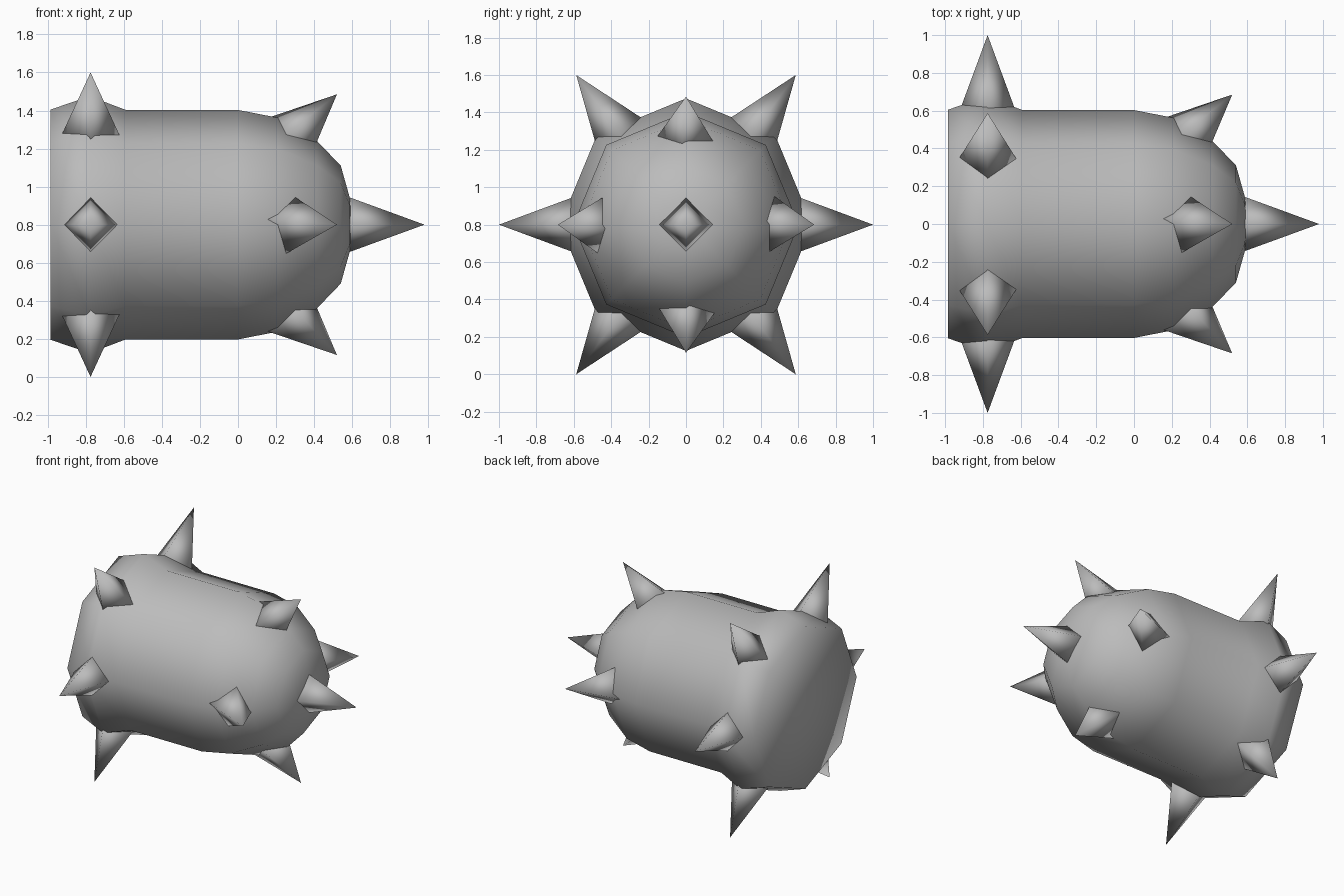
import bpy
import bmesh
import math
from mathutils import Vector, Matrix

cube = bpy.data.objects.get("Cube")
if cube:
    bpy.data.objects.remove(cube, do_unlink=True)

grey = bpy.data.materials.new("plain grey")
grey.use_nodes = True
colour = (0.5, 0.5, 0.5, 1.0)
grey.diffuse_color = colour
grey.node_tree.nodes["Principled BSDF"].inputs["Base Color"].default_value = colour

CENTRE = Vector((0, 0, 0.8))


def finish(bm, name):
    """Turn a bmesh into a smooth grey object at the model's axis height."""
    bmesh.ops.recalc_face_normals(bm, faces=bm.faces)
    for face in bm.faces:
        face.smooth = True
    mesh = bpy.data.meshes.new(name)
    bm.to_mesh(mesh)
    bm.free()
    mesh.materials.append(grey)
    obj = bpy.data.objects.new(name, mesh)
    obj.location = CENTRE
    bpy.context.collection.objects.link(obj)
    return obj


def body():
    """Eight-sided barrel with a flared collar, flat rear and domed nose."""
    profile = [(-0.985, 0), (-0.985, 0.605), (-0.78, 0.675), (-0.59, 0.603),
               (0, 0.603), (0.21, 0.562), (0.415, 0.44), (0.54, 0.31),
               (0.588, 0.14), (0.6, 0)]
    bm = bmesh.new()
    verts = [bm.verts.new((x, 0, r)) for x, r in profile]
    edges = [bm.edges.new(pair) for pair in zip(verts, verts[1:])]
    bmesh.ops.spin(bm, geom=verts + edges, cent=(0, 0, 0), axis=(1, 0, 0),
                   angle=math.tau, steps=8, use_merge=False)
    bmesh.ops.remove_doubles(bm, verts=bm.verts, dist=0.001)
    return finish(bm, "body")


def spike(name, base, tip, radius, roll=0.0):
    """Four-sided pyramid from a base centre to a tip."""
    base, tip = Vector(base), Vector(tip)
    axis = tip - base
    out = axis.normalized()
    # One base corner lies along the barrel, or upward for the nose
    guide = Vector((1, 0, 0)) if abs(out.x) < 0.9 else Vector((0, 0, 1))
    side = (guide - out * guide.dot(out)).normalized()
    frame = Matrix((side, out.cross(side), out)).transposed().to_4x4()
    turn = Matrix.Rotation(math.radians(roll), 4, "Z")
    bm = bmesh.new()
    corners = [Vector((radius * math.cos(i * math.pi / 2),
                       radius * math.sin(i * math.pi / 2), 0)) for i in range(4)]
    ring = [bm.verts.new(base + frame @ turn @ c) for c in corners]
    apex = bm.verts.new(tip)
    for i in range(4):
        bm.faces.new((ring[i], ring[(i + 1) % 4], apex))
    bm.faces.new(ring[::-1])
    return finish(bm, name)


body()

# Long spikes around the collar
collar_tips = [(1, 0), (0.587, 0.8), (-0.587, 0.8),
               (-1, 0), (-0.587, -0.8), (0.587, -0.8)]
for n, (y, z) in enumerate(collar_tips, 1):
    spike(f"collar_spike_{n}", (-0.775, y * 0.5, z * 0.5), (-0.775, y, z), 0.185)

# Short spikes leaning forward around the dome
for n in range(4):
    a = n * math.pi / 2
    y, z = math.cos(a), math.sin(a)
    spike(f"dome_spike_{n + 1}", (0.23, 0.415 * y, 0.415 * z),
          (0.52, 0.685 * y, 0.685 * z), 0.18, -10)

# Spike on the nose
spike("nose_spike", (0.5, 0, 0), (0.98, 0, 0), 0.175)
